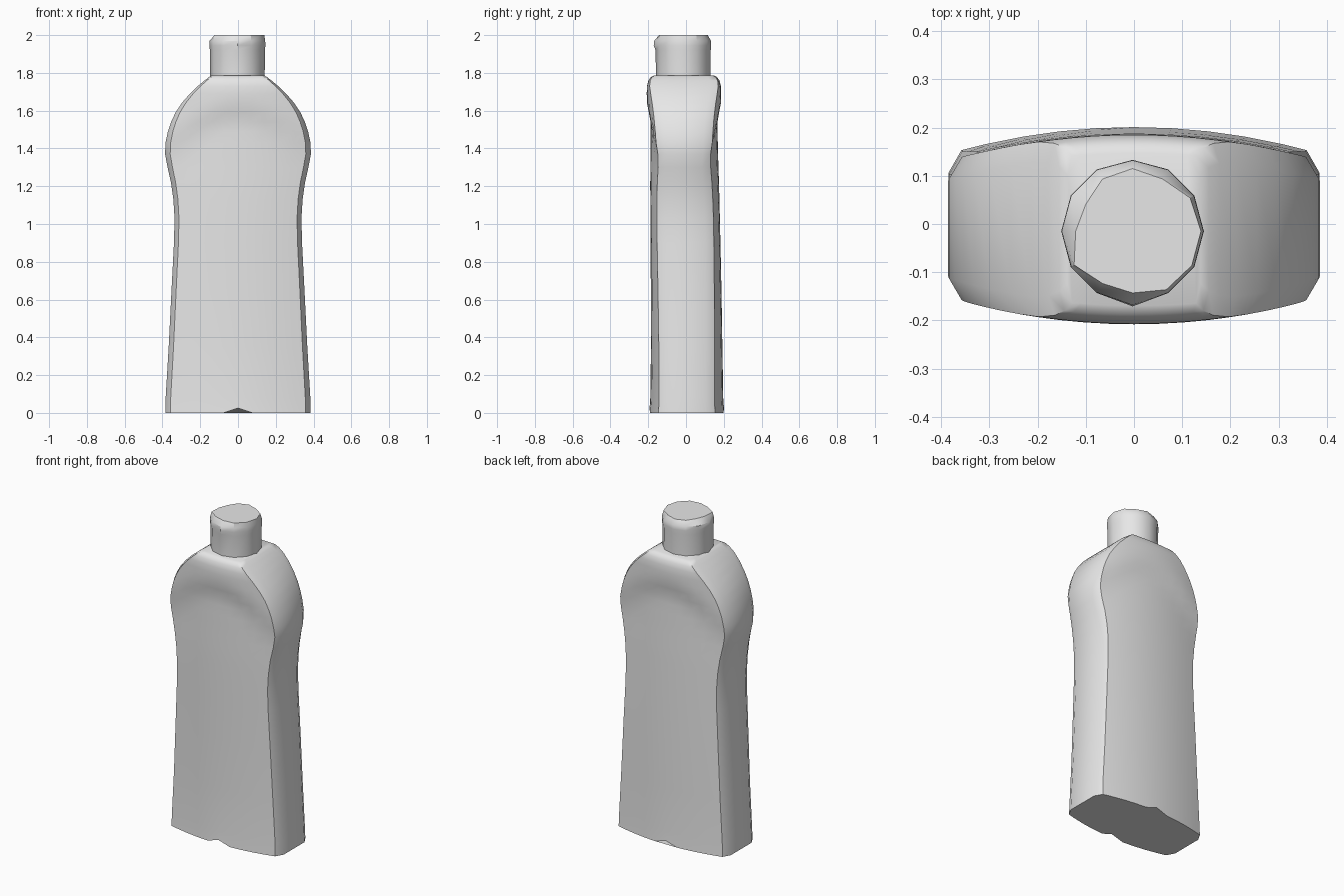
import bpy, bmesh, math

cube = bpy.data.objects.get("Cube")
if cube:
    bpy.data.objects.remove(cube, do_unlink=True)

grey = bpy.data.materials.new("plain_grey")
grey.use_nodes = True
grey.diffuse_color = (0.8, 0.8, 0.8, 1)
grey.node_tree.nodes["Principled BSDF"].inputs["Base Color"].default_value = (0.8, 0.8, 0.8, 1)


def loft(name, rings, angle):
    """Skin a stack of equal-length point rings and close both ends."""
    bm = bmesh.new()
    loops = [[bm.verts.new(p) for p in ring] for ring in rings]
    count = len(loops[0])
    for low, high in zip(loops, loops[1:]):
        for i in range(count):
            j = (i + 1) % count
            bm.faces.new((low[i], low[j], high[j], high[i]))
    bm.faces.new(loops[0][::-1])
    bm.faces.new(loops[-1])
    bmesh.ops.recalc_face_normals(bm, faces=bm.faces)
    mesh = bpy.data.meshes.new(name)
    bm.to_mesh(mesh)
    bm.free()
    mesh.materials.append(grey)
    obj = bpy.data.objects.new(name, mesh)
    bpy.context.collection.objects.link(obj)
    bpy.ops.object.select_all(action='DESELECT')
    obj.select_set(True)
    bpy.context.view_layer.objects.active = obj
    bpy.ops.object.shade_smooth_by_angle(angle=math.radians(angle))
    return obj


def smoothstep(a, b, v):
    t = min(1, max(0, (v - a) / (b - a)))
    return t * t * (3 - 2 * t)


# Body: height, half width, depth at the middle
body_profile = [
    (0, .385, .197), (.08, .383, .193), (.35, .367, .189), (.65, .352, .187),
    (.9, .339, .185), (1.03, .336, .184), (1.13, .342, .183), (1.22, .355, .182),
    (1.3, .373, .18), (1.37, .386, .179), (1.43, .384, .178), (1.49, .371, .177),
    (1.54, .354, .177), (1.59, .331, .177), (1.64, .298, .177), (1.69, .255, .177),
    (1.73, .213, .176), (1.76, .177, .168), (1.777, .155, .156), (1.787, .138, .138),
]
half = [.2, .4, .6, .8, .93, 1]
columns = [-t for t in reversed(half)] + [0] + half


def body_ring(z, width, depth):
    lean = .004 - .015 * smoothstep(.2, 1.7, z)
    front, back = [], []
    for t in columns:
        x = width * t
        # Raised shoulder above an arched crease
        arch = 1.59 - 1.6 * x * x
        d = depth + .02 * smoothstep(arch - .06, arch + .07, z)
        d *= 1 - .28 * (x / .385) ** 2
        if abs(t) == 1:
            d -= .04
        lift = .025 if z == 0 and t == 0 else 0
        front.append((x, lean - d, z + lift))
        back.append((x, lean + d, z + lift))
    return front + back[::-1]


loft("bottle_body", [body_ring(*row) for row in body_profile], 35)

# Cap: twelve sides, front lip, uneven bevelled top
top_radii = [.142, .138, .125, .13, .125, .112, .118, .14, .125, .128, .14, .142]


def cap_ring(z, radii, lip=0):
    ring = []
    for i, r in enumerate(radii):
        a = math.tau * i / len(radii)
        reach = r + (lip if i == 9 else 0)
        ring.append((-.003 + reach * math.cos(a), -.015 + reach * math.sin(a), z))
    return ring


sides = len(top_radii)
loft("bottle_cap", [
    cap_ring(1.77, [.144] * sides),
    cap_ring(1.92, [.146] * sides),
    cap_ring(1.945, [.148] * sides, .008),
    cap_ring(1.97, [.147] * sides, .006),
    cap_ring(2.0, top_radii),
], 32)
